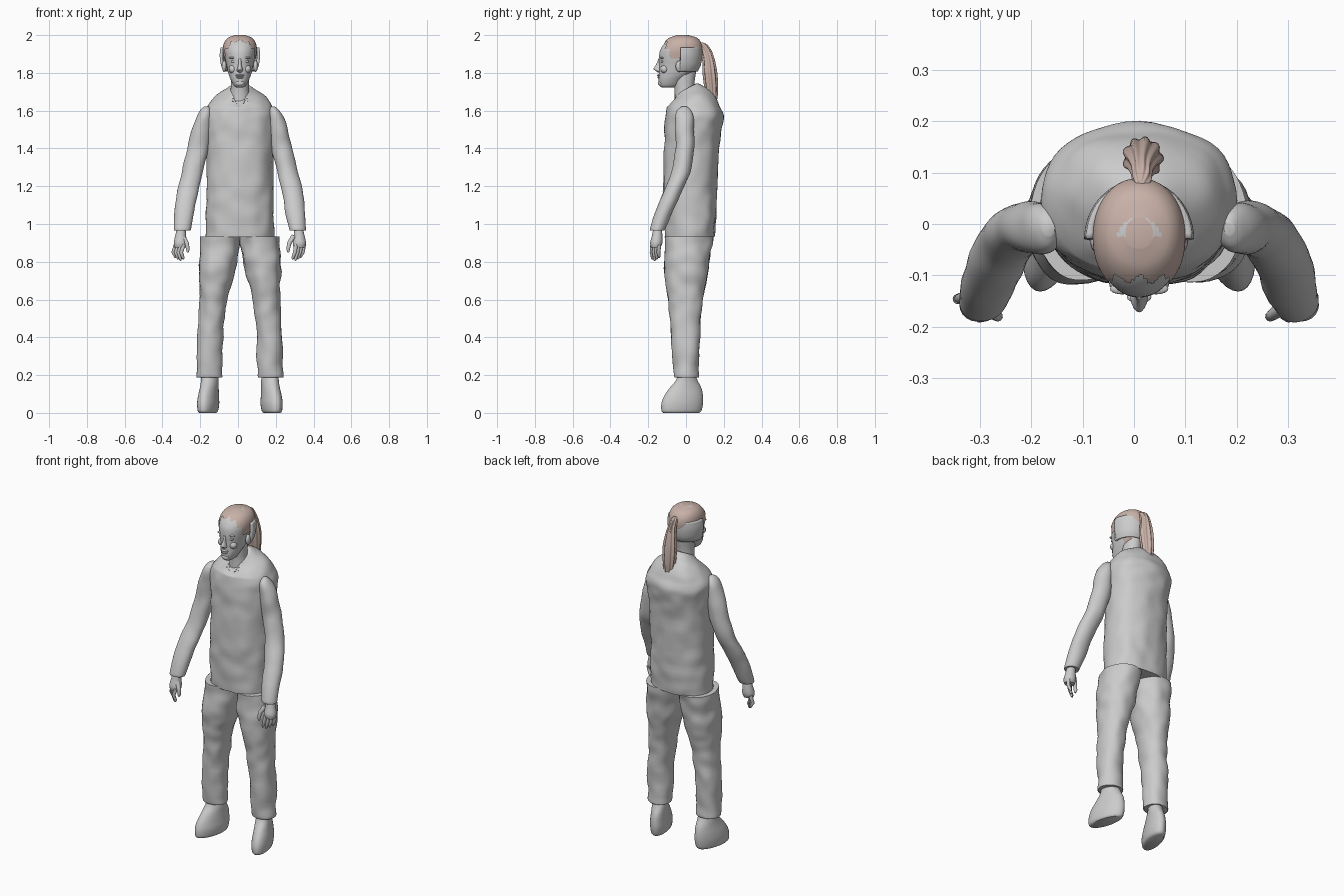
import bpy, bmesh, math
from mathutils import Vector, noise

if "Cube" in bpy.data.objects:
    bpy.data.objects.remove(bpy.data.objects["Cube"])

MID = .01  # centre line of the figure


def material(name, colour):
    m = bpy.data.materials.new(name)
    m.use_nodes = True
    m.diffuse_color = (*colour, 1)
    m.node_tree.nodes["Principled BSDF"].inputs["Base Color"].default_value = (*colour, 1)
    return m


grey = material("plain grey", (.6, .6, .6))
brown = material("pale brown hair", (.58, .44, .39))


def finish(name, bm, mats):
    bmesh.ops.recalc_face_normals(bm, faces=bm.faces)
    mesh = bpy.data.meshes.new(name)
    bm.to_mesh(mesh)
    bm.free()
    for m in mats:
        mesh.materials.append(m)
    ob = bpy.data.objects.new(name, mesh)
    bpy.context.collection.objects.link(ob)
    bpy.ops.object.select_all(action="DESELECT")
    ob.select_set(True)
    bpy.context.view_layer.objects.active = ob
    bpy.ops.object.shade_smooth_by_angle(angle=math.radians(45))
    return ob


def smooth_rings(rings, steps):
    """Spline through the rings so profiles stay soft."""
    out = []
    last = len(rings) - 1
    for i in range(last):
        a, b, c, d = (Vector(rings[min(max(j, 0), last)]) for j in range(i - 1, i + 3))
        for k in range(steps):
            t = k / steps
            out.append(b + ((c - a) * t + (2*a - 5*b + 4*c - d) * t**2
                            + (3*b - a - 3*c + d) * t**3) / 2)
    return out + [Vector(rings[-1])]


def loft(name, rings, mats=(grey,), side=1, seg=40, power=1, wrinkle=0, steps=4,
         warp=None, keep=None, paint=None, flutes=0):
    """Skin rings of (z, half-plane x bounds, y bounds); x is measured from MID."""
    bm = bmesh.new()
    rows = []
    for z, xa, xb, ya, yb in smooth_rings(rings, steps):
        row = []
        for i in range(seg):
            a = math.tau * i / seg
            c, s = math.cos(a), math.sin(a)
            r = 1 + flutes * math.cos(9 * a)
            p = Vector(((xa + xb) / 2 + (xb - xa) / 2 * math.copysign(abs(c)**power, c) * r,
                        (ya + yb) / 2 + (yb - ya) / 2 * math.copysign(abs(s)**power, s) * r, z))
            if warp:
                p = warp(p)
            p.x = p.x * side + MID
            if wrinkle:
                n = noise.noise(p * 14) * wrinkle
                p += Vector((c * side, s, 0)) * n
            row.append(bm.verts.new(p))
        rows.append(row)
    for lo, hi in zip(rows, rows[1:]):
        for i in range(seg):
            j = (i + 1) % seg
            bm.faces.new((lo[i], lo[j], hi[j], hi[i]))
    bm.faces.new(rows[0])
    bm.faces.new(rows[-1])
    if keep:
        gone = [f for f in bm.faces if not keep(f.calc_center_median())]
        bmesh.ops.delete(bm, geom=gone, context="FACES")
    if paint:
        for f in bm.faces:
            f.material_index = paint(f.calc_center_median())
    return finish(name, bm, mats)


def ball(name, centre, size, mat=grey):
    bm = bmesh.new()
    bmesh.ops.create_uvsphere(bm, u_segments=16, v_segments=10, radius=1)
    for v in bm.verts:
        v.co = Vector(centre) + v.co * Vector(size)
    return finish(name, bm, (mat,))


def tube(name, points, radii):
    """Short tapered limb through a few points, with round joints."""
    cu = bpy.data.curves.new(name, "CURVE")
    cu.dimensions = "3D"
    cu.bevel_depth = 1
    cu.bevel_resolution = 3
    cu.use_fill_caps = True
    sp = cu.splines.new("POLY")
    sp.points.add(len(points) - 1)
    for p, co, r in zip(sp.points, points, radii):
        p.co = (*co, 1)
        p.radius = r
    cu.materials.append(grey)
    ob = bpy.data.objects.new(name, cu)
    bpy.context.collection.objects.link(ob)


def sym(z, half, ya, yb):
    return (z, -half, half, ya, yb)


# Shirt body with a sloping neck opening
def neckline(p):
    f = min(max((p.z - 1.62) / .09, 0), 1)
    p.z += f * (p.y * .55 - .01 - (.015 if p.y < -.03 and abs(p.x) < .03 else 0))
    return p


loft("shirt_body", [
    sym(.93, .18, -.11, .15), sym(1.05, .18, -.115, .16), sym(1.2, .178, -.12, .165),
    sym(1.4, .178, -.115, .175), sym(1.52, .185, -.11, .19), sym(1.58, .188, -.105, .198),
    sym(1.63, .165, -.095, .175), sym(1.67, .13, -.08, .13), sym(1.7, .085, -.065, .085),
    sym(1.725, .055, -.05, .055)], power=.88, wrinkle=.008, warp=neckline, seg=56, steps=6)

# Neck and head
loft("neck", [sym(1.64, .06, -.06, .05), sym(1.7, .05, -.06, .045),
              sym(1.75, .048, -.065, .045), sym(1.84, .05, -.07, .06)])
skull = [
    sym(1.722, .015, -.125, -.07), sym(1.732, .032, -.14, -.04), sym(1.765, .049, -.145, -.01),
    sym(1.8, .062, -.143, .04), sym(1.84, .071, -.142, .065), sym(1.88, .079, -.143, .078),
    sym(1.92, .083, -.137, .082), sym(1.955, .076, -.115, .073), sym(1.98, .056, -.085, .05),
    sym(1.994, .02, -.045, .005)]
loft("head", skull, seg=48, power=.95)
loft("nose", [sym(1.803, .008, -.15, -.12), sym(1.812, .017, -.162, -.12),
              sym(1.822, .014, -.172, -.12), sym(1.845, .009, -.158, -.12),
              sym(1.875, .008, -.146, -.12)], seg=16)
ball("upper_lip", (MID, -.142, 1.787), (.024, .012, .006))
ball("lower_lip", (MID, -.141, 1.776), (.02, .011, .006))
ball("chin", (MID, -.133, 1.745), (.024, .015, .016))
for s, word in ((1, "left"), (-1, "right")):
    ball(word + "_eye", (MID + s * .033, -.126, 1.86), (.015, .009, .007))
    ball(word + "_brow", (MID + s * .033, -.126, 1.88), (.024, .011, .006))
    ball(word + "_cheek", (MID + s * .037, -.113, 1.82), (.022, .022, .022))
    ball(word + "_ear", (MID + s * .083, -.035, 1.835), (.012, .02, .03))


# Hair cap cut along the hairline, with a bare arch on the crown
def hair_zone(c):
    if c.z > 1.925:
        return c.y > -.108 + .008 * math.sin(c.x * 140)
    if c.z > 1.875:
        return c.y > -.085
    return c.y > -.005


def crown(c):
    r = math.hypot(c.x - MID, c.y + .03)
    return int(c.z > 1.97 and c.y > -.025 and .026 < r < .043)


shell = [(z + .006, a - .007, b + .007, c - .002, d + .007) for z, a, b, c, d in skull[2:]]
loft("hair_cap", shell, (brown, grey), seg=72, steps=8, power=.95, keep=hair_zone, paint=crown)

# Wide band around the back of the head
band = loft("head_band", [sym(1.808, .088, -.13, .062), sym(1.84, .1, -.14, .078),
                          sym(1.89, .107, -.145, .086), sym(1.935, .103, -.14, .084)],
            seg=64, keep=lambda c: c.y > -.032 and 1.81 < c.z < 1.934)
mod = band.modifiers.new("thickness", "SOLIDIFY")
mod.thickness = .016

# Ponytail with strand ridges
loft("ponytail", [
    (1.61, -.004, .012, .135, .15), (1.65, -.018, .03, .115, .162), (1.72, -.028, .04, .1, .168),
    (1.8, -.03, .045, .09, .163), (1.87, -.022, .035, .088, .15), (1.92, -.015, .025, .078, .132),
    (1.95, -.012, .022, .06, .11), (1.962, -.004, .01, .06, .085)],
    (brown,), seg=72, flutes=.09)


# Arms, hands, legs and shoes on both sides
def toe_out(p):
    p.x -= p.y * .22
    return p


for s, word in ((1, "left"), (-1, "right")):
    loft(word + "_sleeve", [
        (.965, .262, .345, -.185, -.115), (.98, .258, .348, -.19, -.108),
        (1.1, .235, .342, -.15, -.055), (1.2, .215, .327, -.105, -.01),
        (1.28, .196, .306, -.075, .025), (1.4, .165, .278, -.055, .042),
        (1.5, .155, .253, -.058, .042), (1.57, .15, .228, -.058, .038),
        (1.605, .155, .205, -.045, .025), (1.622, .165, .185, -.02, .005)],
        side=s, wrinkle=.005)

    # Palm, four fingers and a thumb
    loft(word + "_palm", [
        (.875, .285, .345, -.185, -.135), (.9, .28, .35, -.19, -.125),
        (.94, .285, .342, -.18, -.125), (.99, .288, .33, -.17, -.13)], side=s, seg=20)
    for i in range(4):
        x, y = .297 + .014 * i, -.178 + .012 * i
        tip = .805 + .008 * abs(i - 1)
        tube(f"{word}_finger_{i + 1}",
             [(s * x + MID, y, .89), (s * (x + .004), y - .004, .85),
              (s * (x - .006), y, tip + .01), (s * (x - .008), y, tip)],
             [.011, .01, .008, .004])
    tube(word + "_thumb", [(s * .295, -.16, .935), (s * .272, -.175, .9),
                           (s * .265, -.18, .865), (s * .267, -.18, .85)],
         [.014, .012, .01, .005])

    loft(word + "_trouser_leg", [
        (.19, .1, .222, -.055, .06), (.21, .094, .228, -.063, .066),
        (.4, .088, .226, -.078, .072), (.55, .075, .216, -.088, .08),
        (.65, .058, .212, -.1, .098), (.75, .026, .218, -.112, .118),
        (.85, .008, .212, -.112, .13), (.935, .003, .206, -.11, .145)],
        side=s, power=.92, wrinkle=.009, steps=6)

    loft(word + "_shoe", [
        (0, .125, .205, -.12, .07), (.012, .115, .213, -.13, .082),
        (.05, .11, .217, -.13, .09), (.09, .113, .214, -.115, .09),
        (.13, .115, .208, -.088, .082), (.17, .115, .205, -.055, .062),
        (.21, .118, .205, -.04, .045)], side=s, warp=toe_out, seg=32)
